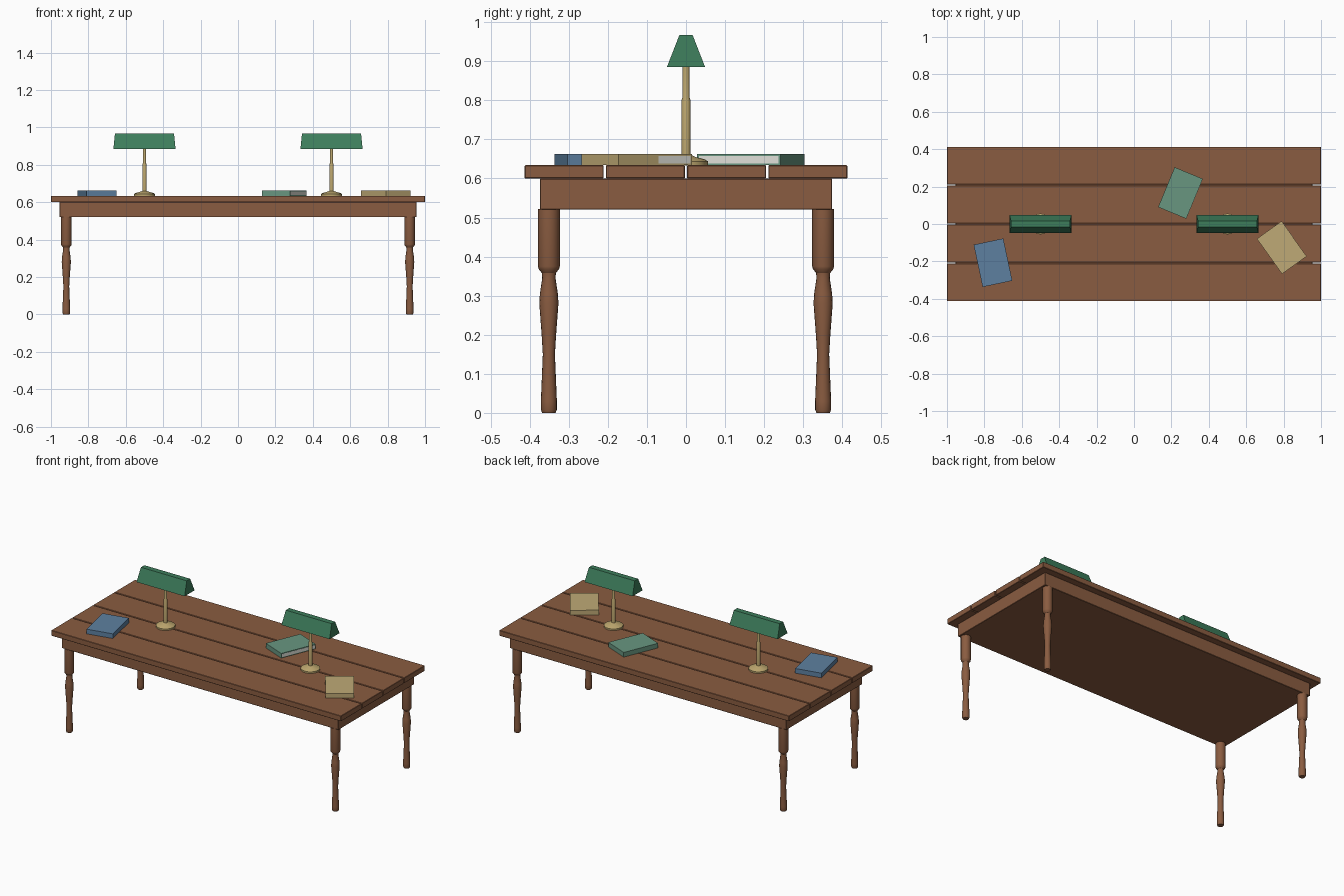
import bpy, bmesh, math
from mathutils import Matrix

if "Cube" in bpy.data.objects:
    bpy.data.objects.remove(bpy.data.objects["Cube"])


def material(name, rgb):
    m = bpy.data.materials.new(name)
    m.diffuse_color = (*rgb, 1)
    m.use_nodes = True
    m.node_tree.nodes["Principled BSDF"].inputs["Base Color"].default_value = m.diffuse_color
    return m


WOOD = material("brown wood", (0.254, 0.107, 0.052))
BRASS = material("brass", (0.50, 0.38, 0.155))
SHADE = material("lamp green", (0.047, 0.205, 0.105))
BLUE = material("blue cover", (0.11, 0.216, 0.352))
SAGE = material("sage cover", (0.14, 0.305, 0.216))
TAN = material("tan cover", (0.52, 0.40, 0.18))
PAPER = material("paper", (0.76, 0.76, 0.70))


def finish(name, bm, mat, loc=(0, 0, 0), rot=0):
    bmesh.ops.recalc_face_normals(bm, faces=bm.faces)
    me = bpy.data.meshes.new(name)
    bm.to_mesh(me)
    bm.free()
    me.materials.append(mat)
    ob = bpy.data.objects.new(name, me)
    ob.location = loc
    ob.rotation_euler[2] = rot
    bpy.context.collection.objects.link(ob)
    return ob


def box(name, size, loc, mat, rot=0, bevel=0.0):
    bm = bmesh.new()
    bmesh.ops.create_cube(bm, size=1, matrix=Matrix.Diagonal((*size, 1)))
    if bevel:
        bmesh.ops.bevel(bm, geom=bm.edges[:], offset=bevel, segments=1, affect='EDGES')
    return finish(name, bm, mat, loc, rot)


def lathe(name, profile, loc, mat, sides=16):
    """Turned solid from (radius, height) pairs, capped at both ends."""
    bm = bmesh.new()
    rings = [[bm.verts.new((r * math.cos(2 * math.pi * i / sides),
                            r * math.sin(2 * math.pi * i / sides), z))
              for i in range(sides)] for r, z in profile]
    for a, b in zip(rings, rings[1:]):
        for i in range(sides):
            j = (i + 1) % sides
            bm.faces.new((a[i], a[j], b[j], b[i]))
    bm.faces.new(rings[0])
    bm.faces.new(rings[-1])
    ob = finish(name, bm, mat, loc)
    bpy.ops.object.select_all(action='DESELECT')
    ob.select_set(True)
    bpy.context.view_layer.objects.active = ob
    bpy.ops.object.shade_smooth_by_angle(angle=math.radians(30))
    return ob


# Table top: four planks with narrow gaps
for i in range(4):
    box(f"plank_{i + 1}", (2.0, 0.202, 0.034), (0, (i - 1.5) * 0.208, 0.617), WOOD, bevel=0.002)

# Solid apron block under the planks
box("apron", (1.91, 0.748, 0.08), (0, 0, 0.56), WOOD, bevel=0.002)

# Turned legs
LEG = [(0.017, 0), (0.0205, 0.008), (0.0205, 0.03), (0.0155, 0.15), (0.0185, 0.2),
       (0.0245, 0.28), (0.023, 0.305), (0.017, 0.345), (0.018, 0.358),
       (0.026, 0.368), (0.028, 0.375), (0.028, 0.522)]
for sx, side in ((-1, "left"), (1, "right")):
    for sy, end in ((-1, "front"), (1, "back")):
        lathe(f"{end}_{side}_leg", LEG, (sx * 0.918, sy * 0.351, 0), WOOD)

# Desk lamps: brass base and stem, tapered prism shade
LAMP = [(0.056, 0.633), (0.056, 0.644), (0.048, 0.649), (0.025, 0.655), (0.0115, 0.661),
        (0.0115, 0.80), (0.009, 0.808), (0.009, 0.90)]
for x, side in ((-0.5, "left"), (0.5, "right")):
    lathe(f"{side}_lamp_stand", LAMP, (x, 0, 0), BRASS)
    bm = bmesh.new()
    bmesh.ops.create_cube(bm, size=1)
    for v in bm.verts:
        hx, hy, z = (0.158, 0.017, 0.967) if v.co.z > 0 else (0.166, 0.049, 0.885)
        v.co = (math.copysign(hx, v.co.x), math.copysign(hy, v.co.y), z)
    finish(f"{side}_lamp_shade", bm, SHADE, (x, 0, 0))


# Books lying on the top, with paper showing on the opening edge
def book(name, x, y, degrees, mat, page_span=None):
    a = math.radians(degrees)
    box(f"{name}_book", (0.162, 0.231, 0.029), (x, y, 0.6485), mat, a)
    if page_span:
        lo, hi = page_span
        px, py = 0.081, (lo + hi) / 2
        box(f"{name}_book_pages", (0.002, hi - lo, 0.019),
            (x + px * math.cos(a) - py * math.sin(a),
             y + px * math.sin(a) + py * math.cos(a), 0.6485), PAPER, a)


book("blue", -0.754, -0.207, 12, BLUE)
book("sage", 0.248, 0.166, -22.5, SAGE, (-0.11, 0.11))
book("tan", 0.790, -0.126, 35.6, TAN, (0.01, 0.11))
